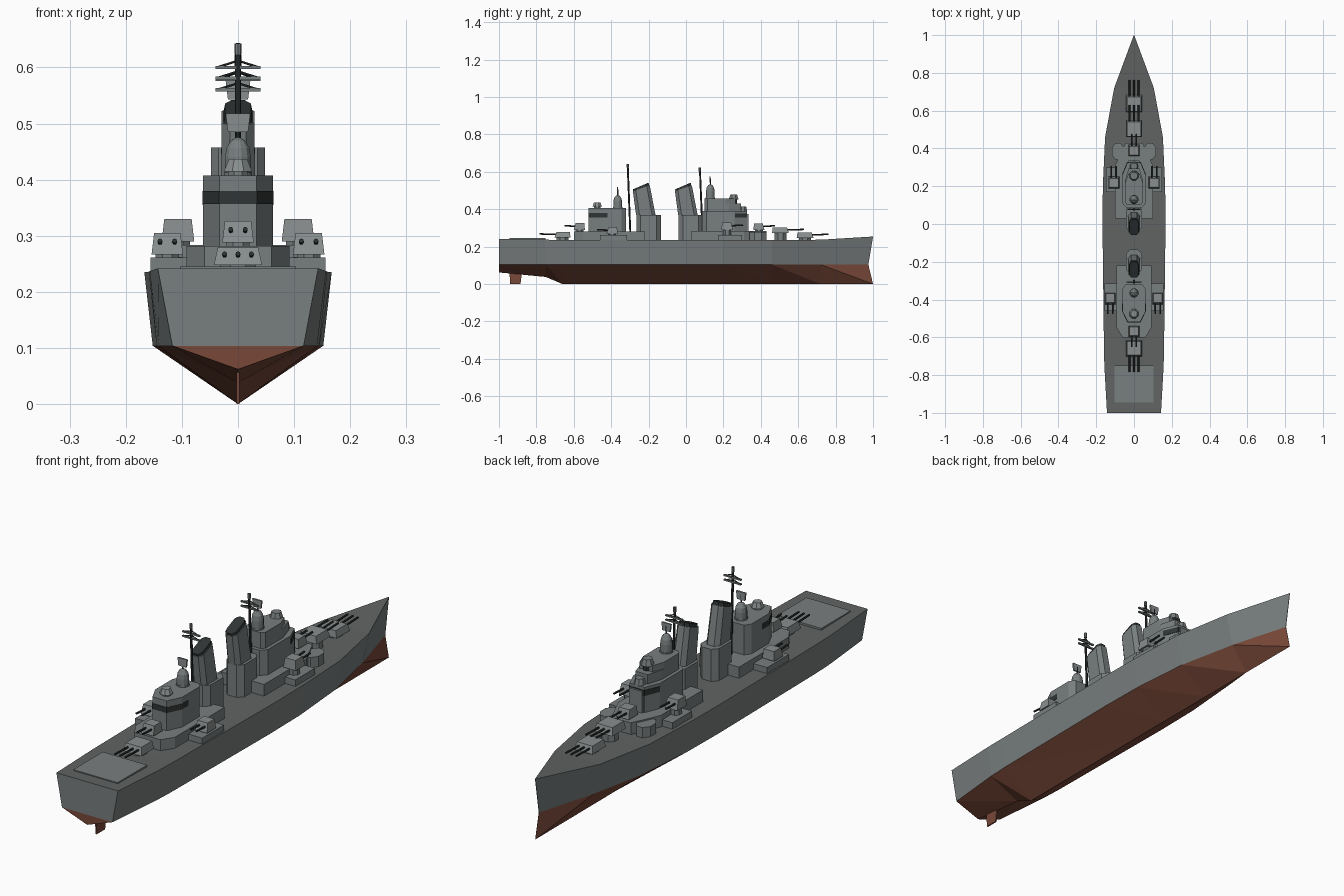
import bpy, bmesh
from math import pi, cos, sin
from mathutils import Vector

if "Cube" in bpy.data.objects:
    bpy.data.objects.remove(bpy.data.objects["Cube"])


def material(name, r, g, b):
    m = bpy.data.materials.new(name)
    m.diffuse_color = (r, g, b, 1)
    m.use_nodes = True
    m.node_tree.nodes["Principled BSDF"].inputs["Base Color"].default_value = m.diffuse_color
    return m


GREY = material("ship_grey", 0.19, 0.21, 0.21)
DECK = material("deck_grey", 0.12, 0.125, 0.125)
RED = material("bottom_red", 0.19, 0.065, 0.04)
DARK = material("dark", 0.03, 0.035, 0.035)
LIGHT = material("light_grey", 0.25, 0.27, 0.27)


def finish(name, bm, *mats):
    bmesh.ops.recalc_face_normals(bm, faces=bm.faces)
    me = bpy.data.meshes.new(name)
    bm.to_mesh(me)
    bm.free()
    for m in mats:
        me.materials.append(m)
    ob = bpy.data.objects.new(name, me)
    bpy.context.collection.objects.link(ob)
    return ob


def loft(name, rings, mat=GREY):
    """Skin a stack of closed rings and cap both ends."""
    bm = bmesh.new()
    vs = [[bm.verts.new(p) for p in r] for r in rings]
    n = len(vs[0])
    for a, b in zip(vs, vs[1:]):
        for i in range(n):
            bm.faces.new((a[i], a[(i + 1) % n], b[(i + 1) % n], b[i]))
    bm.faces.new(vs[0])
    bm.faces.new(vs[-1])
    return finish(name, bm, mat)


def prism(name, outline, z0, z1, mat=GREY, taper=1.0):
    cx = sum(p[0] for p in outline) / len(outline)
    cy = sum(p[1] for p in outline) / len(outline)
    top = [(cx + (x - cx) * taper, cy + (y - cy) * taper, z1) for x, y in outline]
    return loft(name, [[(x, y, z0) for x, y in outline], top], mat)


def sym(half):
    """Mirror a half outline (aft to fore, +x side) into a full one."""
    return half + [(-x, y) for x, y in reversed(half)]


def rect(x0, x1, y0, y1):
    return [(x0, y0), (x1, y0), (x1, y1), (x0, y1)]


def disc(x, y, r, n=8, ry=None):
    return [(x + r * cos(2 * pi * (i + .5) / n), y + (ry or r) * sin(2 * pi * (i + .5) / n)) for i in range(n)]


def rod(name, a, b, r, mat=GREY, n=6):
    a, b = Vector(a), Vector(b)
    bm = bmesh.new()
    bmesh.ops.create_cone(bm, cap_ends=True, segments=n, radius1=r, radius2=r, depth=(b - a).length)
    rot = (b - a).to_track_quat('Z', 'Y').to_matrix()
    for v in bm.verts:
        v.co = rot @ v.co + (a + b) / 2
    return finish(name, bm, mat)


# Hull: each station is deck (half width, y, z), waterline (half width, y), keel (y, z)
stations = [((.143, -1, .242), (.117, -1), (-1, .062)),
            ((.157, -.75, .237), (.141, -.75), (-.75, .038)),
            ((.159, -.66, .236), (.145, -.66), (-.66, 0)),
            ((.167, 0, .235), (.152, 0), (0, 0)),
            ((.165, .2, .235), (.149, .2), (.2, 0)),
            ((.153, .46, .235), (.128, .46), (.46, 0)),
            ((.105, .72, .237), (.074, .72), (.72, 0)),
            ((.001, 1, .254), (.001, .975), (1, 0))]
bm = bmesh.new()
rows = []
for (dx, dy, dz), (wx, wy), (ky, kz) in stations:
    pts = [(-dx, dy, dz), (-wx, wy, .104), (0, ky, kz), (wx, wy, .104), (dx, dy, dz)]
    rows.append([bm.verts.new(p) for p in pts])
for a, b in zip(rows, rows[1:]):
    for i in range(5):
        j = (i + 1) % 5
        f = (a[i], a[j], b[j], b[i])
        mat = (0, 1, 1, 0, 2)[i]
        if mat == 1:
            w = (a[i], b[i], a[j], b[j]) if i == 1 else (a[j], b[j], a[i], b[i])
            bm.faces.new((w[0], w[1], w[3])).material_index = 1
            bm.faces.new((w[0], w[3], w[2])).material_index = 1
        else:
            bm.faces.new(f).material_index = mat
for r in (rows[0], rows[-1]):
    bm.faces.new((r[0], r[1], r[3], r[4])).material_index = 0
    bm.faces.new((r[1], r[2], r[3])).material_index = 1
finish("hull", bm, GREY, RED, DECK)

# Rudder and stern hatch
loft("rudder", [[(s, y, z) for y, z in ((-.945, .08), (-.875, .08), (-.885, 0), (-.94, 0))]
                for s in (-.003, .003)], RED)
prism("stern_hatch", rect(-.103, .103, -.945, -.75), .235, .245, GREY)


# Gun turrets with tapered houses, pedestals and barrels
def turret(name, x, y, w, length, z, h, d, guns, gap, reach, foot):
    base, back, front = z, y - d * length / 2, y + d * length / 2
    low = [(x - w, back), (x + w, back), (x + w, front), (x - w, front)]
    t = w * .84
    top = [(x - t, back + d * .004), (x + t, back + d * .004), (x + t, front - d * .01), (x - t, front - d * .01)]
    loft(name + "_house", [[(*p, base) for p in low], [(*p, base + h) for p in top]], LIGHT)
    prism(name + "_pedestal", disc(x, y, w * .8, 8), foot, base)
    for i in range(guns):
        gx, gz = x + (i - (guns - 1) / 2) * gap, base + h * .55
        rod(f"{name}_barrel_{i + 1}", (gx, front - d * .01, gz), (gx, front + d * reach, gz + .003), .0042, DARK, 8)


turret("fore_main_gun", 0, .637, .043, .09, .247, .029, 1, 3, .024, .08, .235)
turret("fore_raised_gun", 0, .505, .043, .09, .272, .031, 1, 3, .024, .08, .235)
turret("fore_twin_gun", 0, .39, .029, .06, .288, .037, 1, 2, .026, .055, .235)
turret("aft_main_gun", 0, -.66, .043, .085, .248, .031, -1, 3, .024, .08, .235)
turret("aft_twin_gun", 0, -.57, .028, .06, .288, .038, -1, 2, .026, .05, .235)
for s, side in ((1, "right"), (-1, "left")):
    turret("fore_gun_" + side, s * .107, .22, .029, .062, .29, .04, 1, 2, .026, .055, .25)
    turret("aft_gun_" + side, s * .126, -.395, .028, .06, .267, .038, -1, 2, .026, .05, .25)
    prism("aft_gun_pad_" + side, [(s * x, y) for x, y in rect(.08, .156, -.46, -.315)], .235, .261)
    prism("fore_gun_pad_" + side, [(s * x, y) for x, y in rect(.07, .147, .17, .30)], .235, .262)
    prism("fore_lobe_" + side, disc(s * .085, .385, .035, 8, .048), .235, .278)

# Deckhouses
prism("fore_deckhouse", sym([(.1, .03), (.1, .31), (.045, .43)]), .235, .284)
prism("aft_deckhouse", sym([(.06, -.6), (.092, -.55), (.092, -.22)]), .235, .282)

# Fore tower with stepped bridge
lower = [(.04, .085), (.062, .11), (.062, .26), (.035, .325)]
prism("fore_tower", sym(lower), .28, .39)
prism("fore_bridge_windows", sym([(x + .0015, y + .002) for x, y in lower[2:]]), .355, .378, DARK)
prism("fore_upper_tower", sym([(.035, .1), (.048, .115), (.048, .23), (.028, .295)]), .39, .43)
prism("fore_top_deck", sym([(.035, .1), (.048, .115), (.048, .215), (.03, .265)]), .43, .457)
prism("bridge_step", sym([(.03, .3), (.03, .335)]), .28, .375)
prism("fore_director_base", disc(0, .255, .018), .43, .465, DARK)
prism("fore_director", disc(0, .255, .028), .452, .478, GREY, .7)
prism("lower_director", disc(0, .305, .024), .39, .415, GREY, .75)

# Aft tower
lower = [(.033, -.52), (.062, -.46), (.062, -.345), (.045, -.32)]
prism("aft_tower", sym(lower), .28, .407)
prism("aft_windows", sym([(.034, -.522), (.0632, -.462), (.0632, -.42)]), .357, .38, DARK)
prism("aft_director_base", disc(0, -.475, .018), .4, .418)
prism("aft_director", disc(0, -.475, .027), .415, .437, LIGHT, .65)


# Funnels: eight-sided, raked aft, with a slanted dark mouth
def funnel(name, y):
    def ring(cy, hx, hy, z, slope=0):
        pts = [(.5, -1), (1, -.65), (1, .65), (.5, 1), (-.5, 1), (-1, .65), (-1, -.65), (-.5, -1)]
        return [(a * hx, cy + b * hy, z + slope * b) for a, b in pts]
    loft(name + "_base", [ring(y + .015, .042, .065, .235), ring(y + .015, .042, .065, .37)])
    loft(name, [ring(y, .031, .052, .37), ring(y - .024, .029, .045, .512, .016)])
    loft(name + "_cap", [ring(y - .024, .026, .042, .51, .016), ring(y - .027, .023, .042, .524, .018)], DARK)


funnel("fore_funnel", .01)
funnel("aft_funnel", -.215)


# Radar domes with panel antennas
def dome(name, y, z, h):
    rings = [(.026, 0), (.026, .008), (.024, .008), (.024, h * .5), (.021, h * .74), (.013, h * .93), (.004, h)]
    loft(name, [[(px, py, z + dz) for px, py in disc(0, y, r, 12)] for r, dz in rings])
    rod(name + "_post", (0, y, z + h - .005), (0, y, z + h + .03), .003, DARK)
    loft(name + "_panel", [[(x, y + dy, z + h + dz) for x, dz in
                            ((-.018, .01), (.018, .01), (.022, .043), (-.022, .043))] for dy in (-.005, .002)], LIGHT)


dome("fore_dome", .13, .455, .078)
dome("aft_dome", -.365, .405, .07)


# Masts with twin yards and slanted stays
def mast(name, y, z0, z1):
    rod(name, (0, y + .01, z0), (0, y - .004, z1), .005, DARK, 8)
    rod(name + "_head", (0, y - .004, z1 - .02), (0, y - .004, z1), .0065, GREY, 8)
    for k, dz in enumerate((.062, .043)):
        z = z1 - dz
        prism(f"{name}_yard_{k + 1}", rect(-.04, .04, y - .005, y + .003), z - .003, z + .003)
        for s in (1, -1):
            rod(f"{name}_stay_{k + 1}_{'right' if s > 0 else 'left'}",
                (s * .038, y - .001, z), (0, y - .001, z + .012), .002, DARK)


mast("fore_mast", .078, .28, .622)
mast("aft_mast", -.308, .28, .643)
